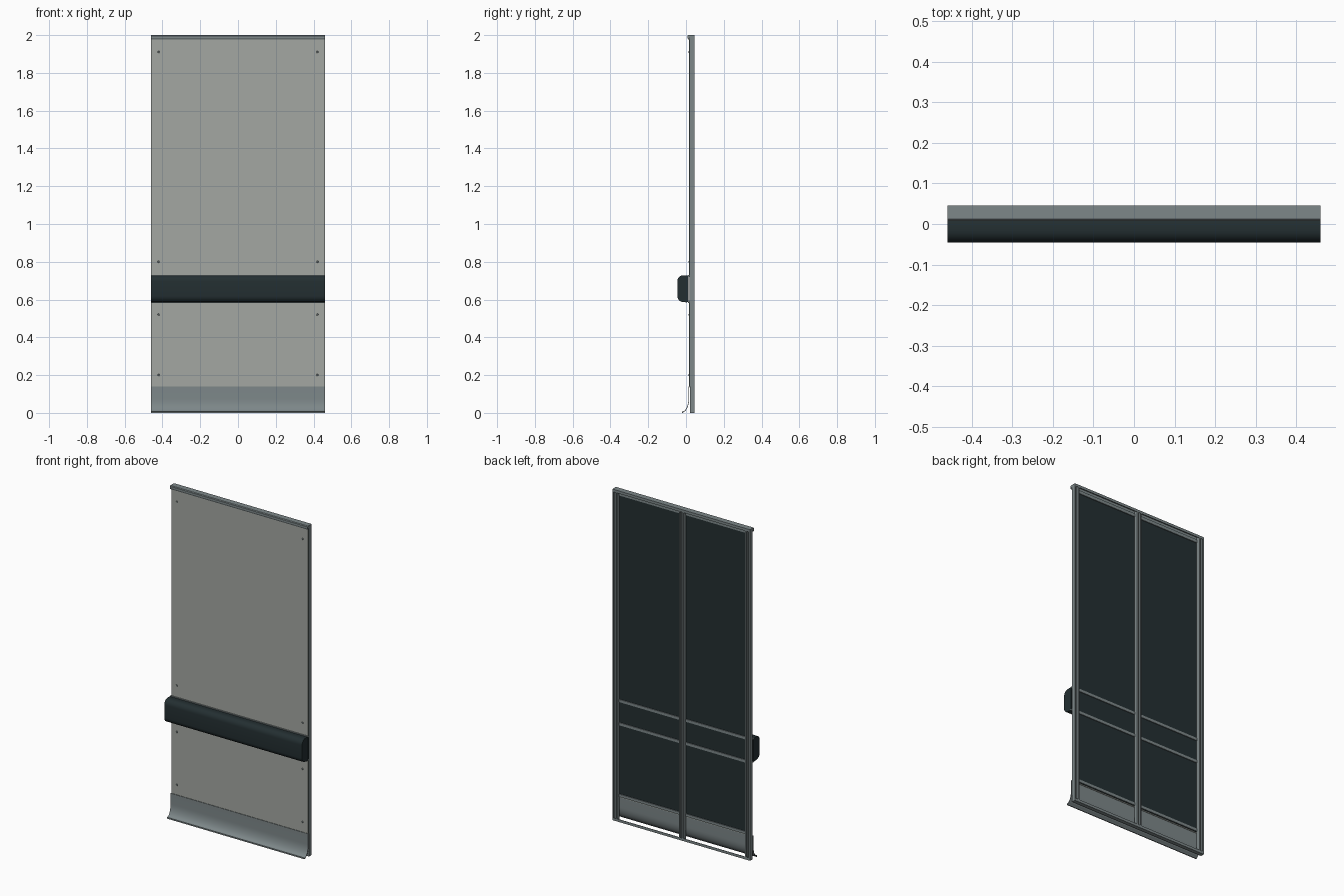
import bpy, bmesh, math

if "Cube" in bpy.data.objects:
    bpy.data.objects.remove(bpy.data.objects["Cube"])


def material(name, rgb):
    m = bpy.data.materials.new(name)
    m.diffuse_color = (*rgb, 1)
    m.use_nodes = True
    m.node_tree.nodes["Principled BSDF"].inputs["Base Color"].default_value = m.diffuse_color
    return m


PANEL = material("panel grey", (0.37, 0.39, 0.36))
STEEL = material("blue grey metal", (0.205, 0.243, 0.25))
RUBBER = material("dark rubber", (0.017, 0.028, 0.031))
X = 0.46      # half width of the wall panel
BACK = 0.046  # rear of the frame


def finish(name, bm, mat, smooth=False):
    bmesh.ops.recalc_face_normals(bm, faces=bm.faces)
    me = bpy.data.meshes.new(name)
    bm.to_mesh(me)
    bm.free()
    me.materials.append(mat)
    ob = bpy.data.objects.new(name, me)
    bpy.context.collection.objects.link(ob)
    if smooth:
        bpy.context.view_layer.objects.active = ob
        ob.select_set(True)
        bpy.ops.object.shade_smooth_by_angle(angle=math.radians(35))
        ob.select_set(False)
    return ob


def extrude(name, points, start, end, mat, smooth=False):
    """Closed profile: start and end are functions placing a 2D point."""
    bm = bmesh.new()
    a = [bm.verts.new(start(*p)) for p in points]
    b = [bm.verts.new(end(*p)) for p in points]
    n = len(points)
    for i in range(n):
        j = (i + 1) % n
        bm.faces.new((a[i], a[j], b[j], b[i]))
    bm.faces.new(a)
    bm.faces.new(b[::-1])
    return finish(name, bm, mat, smooth)


def along_x(name, yz, x0, x1, mat, smooth=False):
    return extrude(name, yz, lambda y, z: (x0, y, z),
                   lambda y, z: (x1, y, z), mat, smooth)


def box(name, x0, x1, y0, y1, z0, z1, mat):
    return along_x(name, [(y0, z0), (y1, z0), (y1, z1), (y0, z1)], x0, x1, mat)


# Facing sheets above and below the bumper, and the dark backing
box("upper_panel", -X + .003, X - .003, .016, .019, .72, 1.982, PANEL)
box("lower_panel", -X + .003, X - .003, .016, .019, .135, .59, PANEL)
box("backing_sheet", -X + .001, X - .001, .019, .022, .14, 1.985, RUBBER)

# Vertical studs: lipped channels open to the back
w, t, lip = .016, .002, .009
half = [(-w, .022), (-w, BACK), (-w + lip, BACK), (-w + lip, BACK - t),
        (-w + t, BACK - t), (-w + t, .022 + t)]
stud = half + [(-x, y) for x, y in reversed(half)]
for label, cx in (("left", -X + w), ("centre", 0), ("right", X - w)):
    extrude(label + "_stud", stud, lambda x, y: (cx + x, y, .002),
            lambda x, y: (cx + x, y, 1.998), STEEL)

# Top and bottom tracks: shallow channels facing each other
for label, z, s in (("top", 2.0, -1), ("bottom", 0.0, 1)):
    track = [(.022, 0), (BACK, 0), (BACK, .016), (BACK - t, .016),
             (BACK - t, t), (.022, t)]
    along_x(label + "_track", [(y, z + s * h) for y, h in track], -X, X, STEEL)

# Horizontal rails between the studs
for z in (.15, .582, .722, 1.97):
    for s in (-1, 1):
        box("cross_rail", min(s * w, s * (X - 2 * w)), max(s * w, s * (X - 2 * w)),
            .022, .027, z - .008, z + .008, STEEL)

# Top edge trim
along_x("top_trim", [(.022, 2.0), (.012, 2.0), (.008, 1.996), (.008, 1.985),
                     (.011, 1.978), (.016, 1.978), (.016, 1.985), (.022, 1.985)],
        -X, X, STEEL)

# Trims holding the bumper edges
for z in (.586, .726):
    box("bumper_trim", -X, X, .010, .0185, z - .004, z + .004, STEEL)

# Bumper rail with rounded front corners
bumper = [(.013, .588), (.004, .585)]
for cz, a0 in ((.619, 270), (.696, 180)):
    for i in range(7):
        a = math.radians(a0 - 15 * i)
        bumper.append((-.016 + .030 * math.cos(a), cz + .032 * math.sin(a)))
bumper += [(.004, .728), (.013, .725)]
along_x("bumper_rail", bumper, -X, X, RUBBER, True)

# Coved skirting: thin shell sweeping forward at the floor
outer = [(.013, .14)]
for i in range(9):
    a = math.radians(10 * i)
    outer.append((-.021 + .034 * math.cos(a), .075 - .068 * math.sin(a)))
outer += [(-.022, .008), (-.022, 0), (-.016, 0)]
inner = []
for i in range(8, -1, -1):
    a = math.radians(10 * i)
    inner.append((-.019 + .035 * math.cos(a), .075 - .071 * math.sin(a)))
along_x("coved_skirting", outer + inner + [(.016, .14)], -X, X, STEEL, True)

# Screws
for z in (.20, .52, .80, 1.91):
    for x in (-.42, .42):
        extrude("screw_head",
                [(.006 * math.cos(k * math.pi / 6), .006 * math.sin(k * math.pi / 6))
                 for k in range(12)],
                lambda u, v: (x + u, .0165, z + v),
                lambda u, v: (x + u * .6, .0125, z + v * .6), STEEL)
